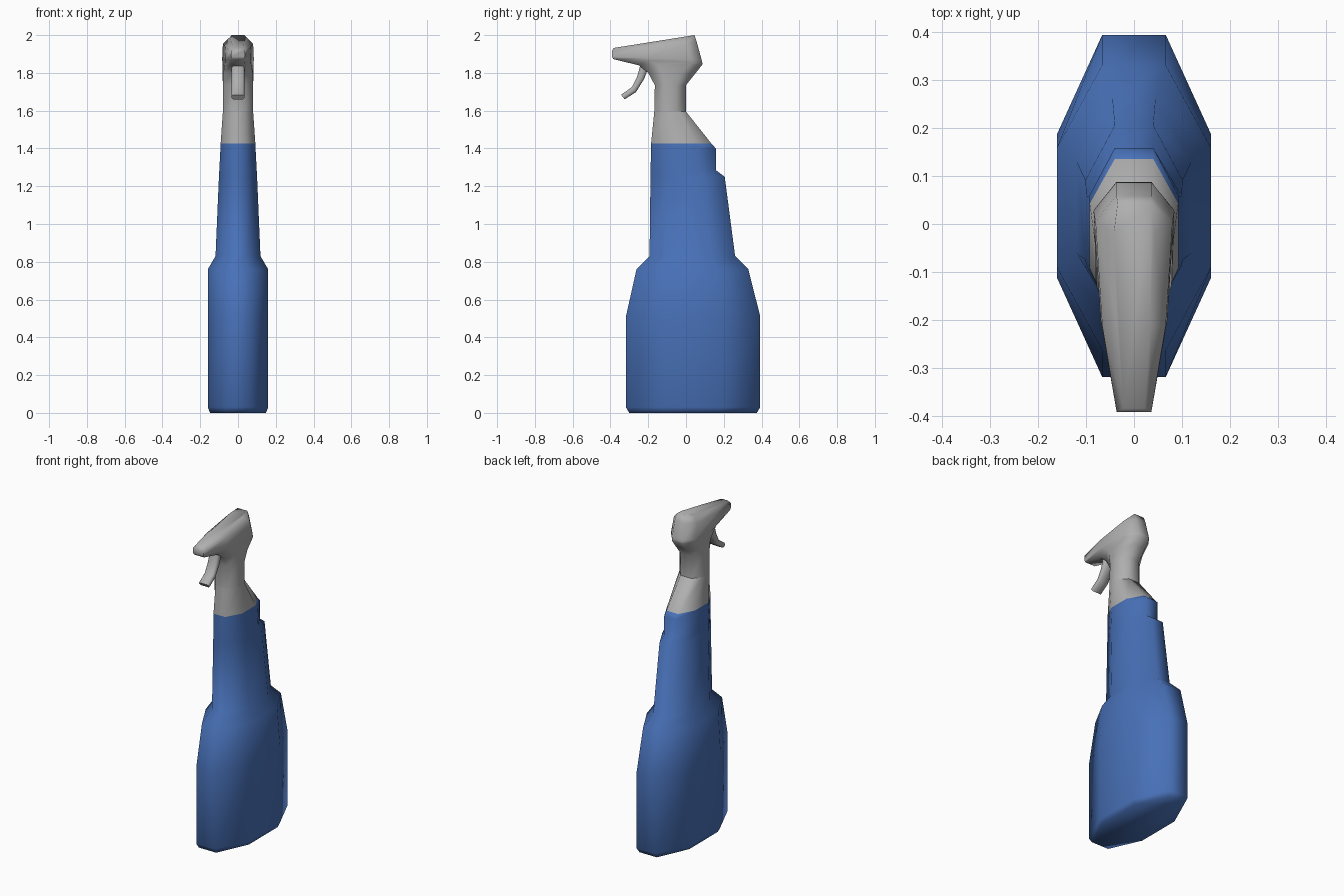
import bpy, math
from mathutils import Vector


def material(name, color):
    m = bpy.data.materials.new(name)
    m.diffuse_color = (*color, 1)
    return m


blue = material("blue plastic", (0.065, 0.165, 0.48))
grey = material("grey plastic", (0.43, 0.43, 0.43))


def ring(front, back, wf, wa, wb=None, we=None, a=0.29, b=0.71):
    """Eight-sided section between a front and a back (y, z) point.
    wf, wa, wb, we are half widths at front, two side stations and back."""
    wb = wa if wb is None else wb
    we = wf if we is None else we
    f, k = Vector((0, *front)), Vector((0, *back))
    x = Vector((1, 0, 0))
    stations = [(0, wf), (a, wa), (b, wb), (1, we)]
    right = [f.lerp(k, t) + x * w for t, w in stations]
    left = [f.lerp(k, t) - x * w for t, w in reversed(stations)]
    return right + left


def loft(name, rings, mat):
    """Skin a stack of sections and close both ends."""
    n = len(rings[0])
    verts = [v for r in rings for v in r]
    faces = [(i * n + j, i * n + (j + 1) % n, (i + 1) * n + (j + 1) % n, (i + 1) * n + j)
             for i in range(len(rings) - 1) for j in range(n)]
    faces.append(tuple(reversed(range(n))))
    faces.append(tuple(range(len(verts) - n, len(verts))))
    me = bpy.data.meshes.new(name)
    me.from_pydata(verts, [], faces)
    me.materials.append(mat)
    ob = bpy.data.objects.new(name, me)
    bpy.context.collection.objects.link(ob)
    bpy.ops.object.select_all(action='DESELECT')
    ob.select_set(True)
    bpy.context.view_layer.objects.active = ob
    bpy.ops.object.shade_smooth_by_angle(angle=math.radians(68))
    return ob


# Bottle: z, front y, back y, end half width, side half width
bottle = [
    (0.00, -0.300, 0.375, 0.060, 0.148),
    (0.03, -0.318, 0.393, 0.066, 0.160),
    (0.51, -0.318, 0.393, 0.066, 0.160),
    (0.76, -0.262, 0.330, 0.066, 0.160),
    (0.83, -0.193, 0.260, 0.045, 0.119),
    (1.25, -0.188, 0.205, 0.040, 0.101),
    (1.285, -0.187, 0.158, 0.040, 0.099),
    (1.40, -0.186, 0.158, 0.040, 0.093),
    (1.425, -0.185, 0.135, 0.040, 0.092),
]
loft("bottle", [ring((f, z), (k, z), e, w) for z, f, k, e, w in bottle], blue)

# Sloping collar above the bottle
loft("collar", [ring((-0.185, 1.425), (0.135, 1.425), 0.040, 0.092),
                ring((-0.168, 1.595), (0.0, 1.595), 0.038, 0.080)], grey)

# Spray head: neck sections tilting out into the nozzle barrel
loft("spray_head", [
    ring((-0.168, 1.595), (0.0, 1.595), 0.038, 0.080),
    ring((-0.165, 1.735), (0.0, 1.735), 0.038, 0.080),
    ring((-0.200, 1.80), (0.048, 1.795), 0.038, 0.078, 0.082),
    ring((-0.250, 1.84), (0.087, 1.845), 0.038, 0.070, 0.083, 0.037, 0.3, 0.8),
    ring((-0.385, 1.873), (0.086, 1.855), 0.034, 0.068, 0.083, 0.037, 0.4, 0.88),
    ring((-0.391, 1.885), (0.083, 1.868), 0.036, 0.069, 0.084, 0.037, 0.4, 0.88),
    ring((-0.391, 1.918), (0.058, 1.960), 0.036, 0.066, 0.080, 0.037, 0.4, 0.88),
    ring((-0.383, 1.932), (0.045, 2.000), 0.022, 0.034, 0.042, 0.034, 0.4, 0.85),
], grey)

# Curved trigger lever
trigger = [((-0.240, 1.86), (-0.195, 1.86)),
           ((-0.246, 1.825), (-0.204, 1.815)),
           ((-0.260, 1.777), (-0.222, 1.767)),
           ((-0.286, 1.725), (-0.265, 1.698)),
           ((-0.344, 1.684), (-0.325, 1.660))]
loft("trigger", [ring(f, k, 0.026, 0.034) for f, k in reversed(trigger)], grey)
